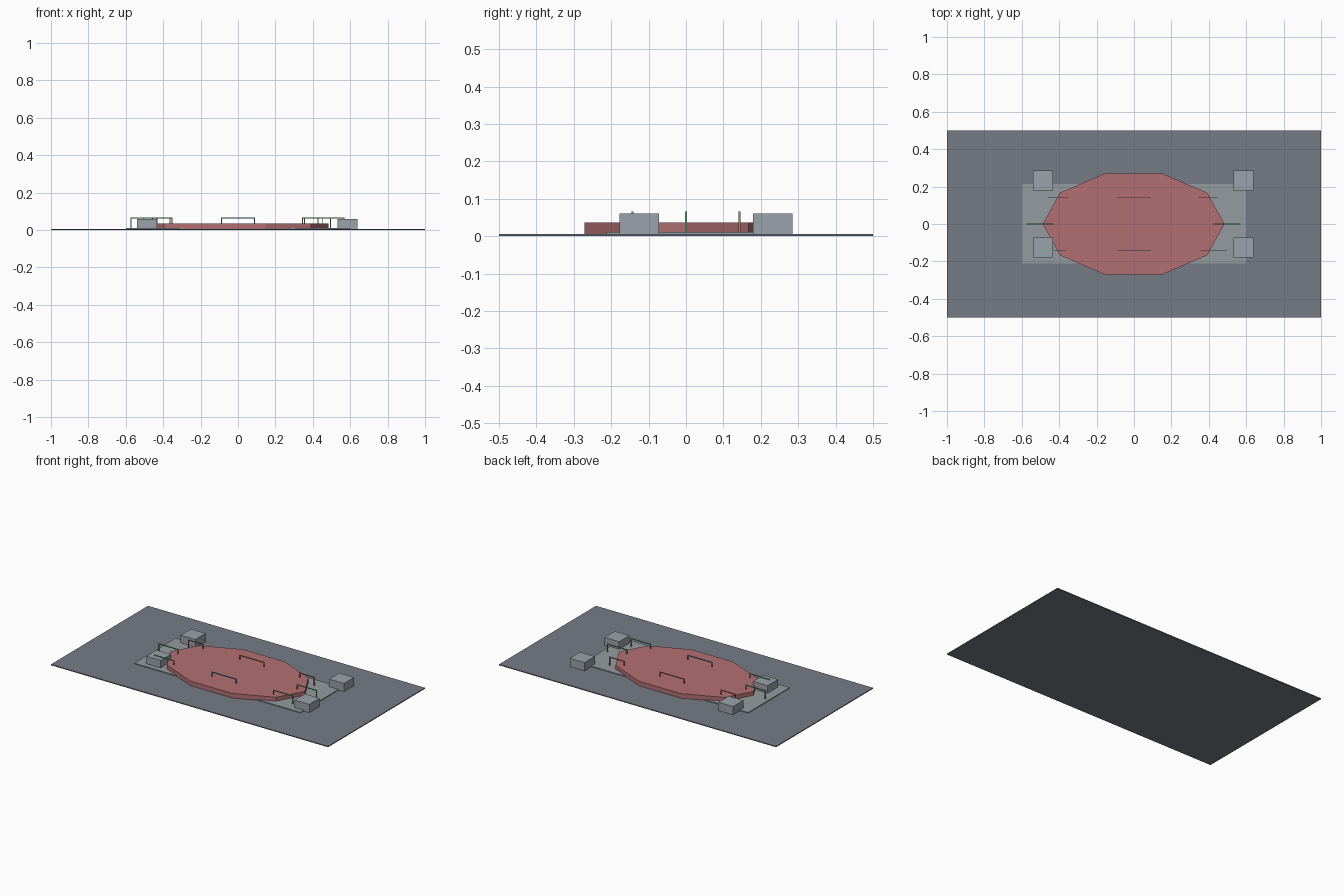
import bpy, bmesh
from mathutils import Matrix, Vector

if "Cube" in bpy.data.objects:
    bpy.data.objects.remove(bpy.data.objects["Cube"])


def paint(obj, name, rgb):
    mat = bpy.data.materials.get(name) or bpy.data.materials.new(name)
    mat.diffuse_color = (*rgb, 1)
    mat.use_nodes = True
    mat.node_tree.nodes["Principled BSDF"].inputs["Base Color"].default_value = mat.diffuse_color
    obj.data.materials.append(mat)


def finish(name, bm):
    mesh = bpy.data.meshes.new(name)
    bm.to_mesh(mesh)
    bm.free()
    obj = bpy.data.objects.new(name, mesh)
    bpy.context.collection.objects.link(obj)
    return obj


def add_box(bm, lo, hi):
    lo, hi = Vector(lo), Vector(hi)
    bmesh.ops.create_cube(bm, size=1, matrix=Matrix.Translation((lo + hi) / 2) @ Matrix.Diagonal((*(hi - lo), 1)))


def box(name, lo, hi):
    bm = bmesh.new()
    add_box(bm, lo, hi)
    return finish(name, bm)


def hoop(name, x0, x1, y, bottom=0.008, top=0.066, t=0.005):
    # two legs joined by a top bar, as one extruded outline
    outline = [(x0, bottom), (x0 + t, bottom), (x0 + t, top - t), (x1 - t, top - t),
               (x1 - t, bottom), (x1, bottom), (x1, top), (x0, top)]
    bm = bmesh.new()
    face = bm.faces.new([bm.verts.new((x, y - t / 2, z)) for x, z in outline])
    ext = bmesh.ops.extrude_face_region(bm, geom=[face])
    bmesh.ops.translate(bm, vec=(0, t, 0), verts=[v for v in ext["geom"] if isinstance(v, bmesh.types.BMVert)])
    bmesh.ops.recalc_face_normals(bm, faces=bm.faces[:])
    return finish(name, bm)


# ground slab and raised plate
slab = box("ground_slab", (-1, -0.5, 0), (1, 0.5, 0.006))
paint(slab, "slab_grey", (0.18, 0.20, 0.24))
plate = box("raised_plate", (-0.6, -0.212, 0.004), (0.6, 0.215, 0.011))
paint(plate, "plate_grey", (0.30, 0.33, 0.35))

# ten-sided oval platform
bm = bmesh.new()
bmesh.ops.create_cone(bm, cap_ends=True, segments=10, radius1=1, radius2=1, depth=1)
far = max(bm.verts, key=lambda v: v.co.x)
if abs(far.co.y) > 0.01 or far.co.x < 0.999:
    bmesh.ops.rotate(bm, verts=bm.verts[:], cent=(0, 0, 0), matrix=Matrix.Rotation(0.314159265, 3, "Z"))
bmesh.ops.scale(bm, vec=(0.486, 0.285, 0.03), verts=bm.verts[:])
bmesh.ops.translate(bm, vec=(-0.002, 0, 0.021), verts=bm.verts[:])
platform = finish("oval_platform", bm)
paint(platform, "platform_red", (0.45, 0.16, 0.17))

# corner blocks
for i, x in enumerate((-0.486, 0.586)):
    for j, y in enumerate((-0.125, 0.232)):
        b = box(f"corner_block_{i}{j}", (x - 0.053, y - 0.053, 0.005), (x + 0.053, y + 0.053, 0.06))
        paint(b, "block_grey", (0.33, 0.36, 0.41))

# wire hoops in three rows
GREEN, BLUE, RED = ("hoop_green", (0.15, 0.5, 0.2)), ("hoop_blue", (0.1, 0.3, 0.6)), ("hoop_red", (0.5, 0.2, 0.17))
hoops = [
    ("front_left_hoop", -0.505, -0.36, -0.143, GREEN),
    ("front_middle_hoop", -0.09, 0.09, -0.143, BLUE),
    ("front_right_hoop", 0.353, 0.498, -0.143, GREEN),
    ("left_end_hoop", -0.575, -0.43, 0.0, GREEN),
    ("right_end_hoop", 0.425, 0.57, 0.0, GREEN),
    ("back_left_hoop", -0.46, -0.35, 0.143, RED),
    ("back_middle_hoop", -0.09, 0.09, 0.143, RED),
    ("back_right_hoop", 0.343, 0.453, 0.143, RED),
]
for name, x0, x1, y, (mat, rgb) in hoops:
    paint(hoop(name, x0, x1, y), mat, rgb)
